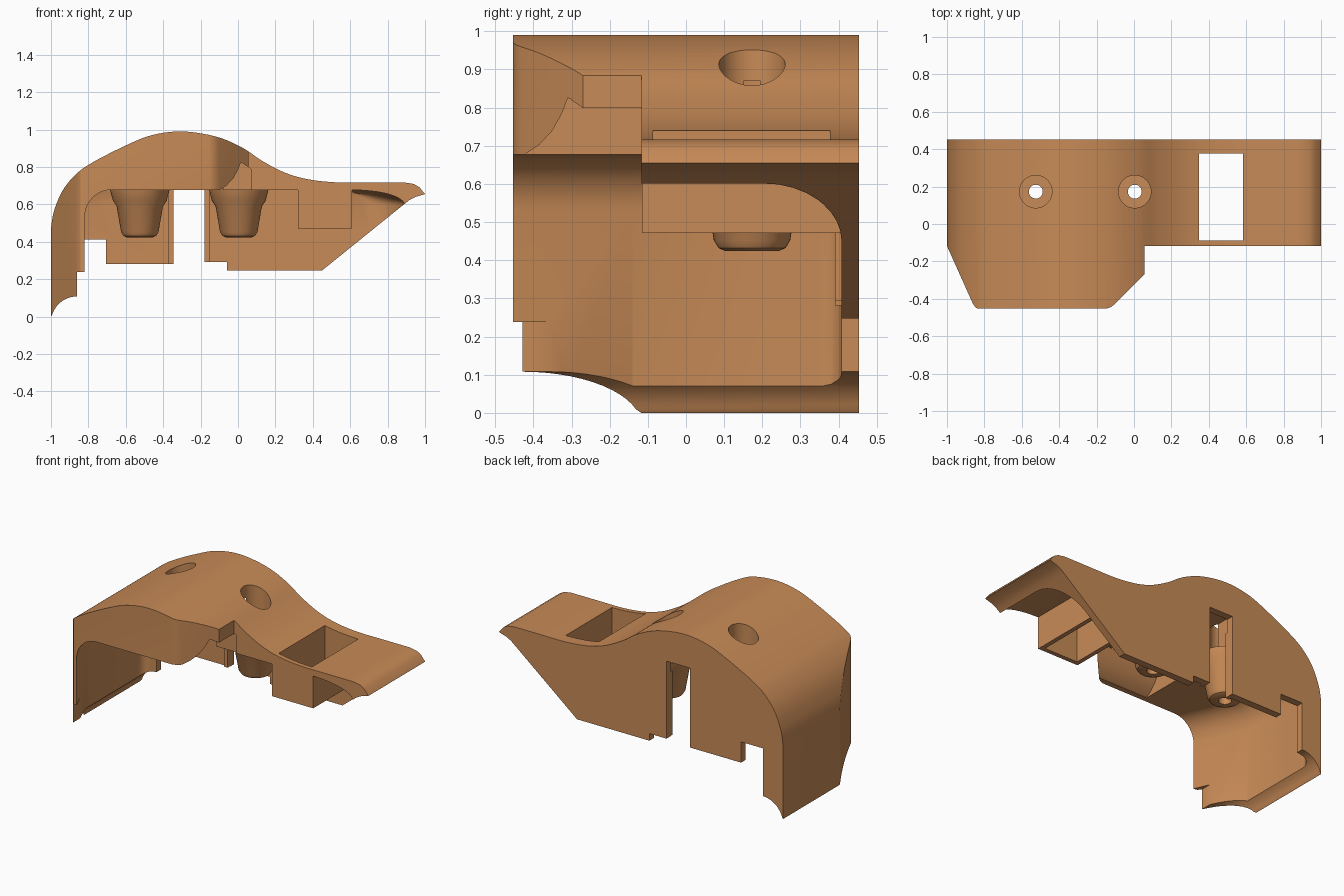
import bpy, bmesh, math

if "Cube" in bpy.data.objects:
    bpy.data.objects.remove(bpy.data.objects["Cube"])

clay = bpy.data.materials.new("warm_brown")
clay.diffuse_color = (0.58, 0.258, 0.095, 1)
clay.use_nodes = True
clay.node_tree.nodes["Principled BSDF"].inputs["Base Color"].default_value = clay.diffuse_color


def loft(name, rings):
    """Closed solid skinned through rings of equal length."""
    bm = bmesh.new()
    vs = [[bm.verts.new(p) for p in r] for r in rings]
    n = len(rings[0])
    for a, b in zip(vs, vs[1:]):
        for i in range(n):
            j = (i + 1) % n
            bm.faces.new((a[i], a[j], b[j], b[i]))
    bm.faces.new(vs[0])
    bm.faces.new(vs[-1])
    bmesh.ops.recalc_face_normals(bm, faces=bm.faces)
    me = bpy.data.meshes.new(name)
    bm.to_mesh(me)
    bm.free()
    ob = bpy.data.objects.new(name, me)
    bpy.context.collection.objects.link(ob)
    me.materials.append(clay)
    return ob


def box(name, x0, x1, y0, y1, z0, z1):
    return loft(name, [[(x0, y0, z), (x1, y0, z), (x1, y1, z), (x0, y1, z)] for z in (z0, z1)])


def turned(name, cx, cy, profile, n=48):
    """Round solid from (z, radius) pairs."""
    return loft(name, [[(cx + r * math.cos(k * math.tau / n), cy + r * math.sin(k * math.tau / n), z)
                        for k in range(n)] for z, r in profile])


def arc(cx, cz, rx, rz, a0, a1, n=12):
    return [(cx + rx * math.cos(math.radians(a0 + (a1 - a0) * k / n)),
             cz + rz * math.sin(math.radians(a0 + (a1 - a0) * k / n))) for k in range(n + 1)]


def smooth_line(pts, steps=5):
    """Spline passing through all points."""
    out = []
    for i in range(len(pts) - 1):
        p0, p1, p2, p3 = pts[max(i - 1, 0)], pts[i], pts[i + 1], pts[min(i + 2, len(pts) - 1)]
        for s in range(steps):
            t = s / steps
            out.append(tuple(0.5 * (2 * b + (c - a) * t + (2 * a - 5 * b + 4 * c - d) * t * t
                                    + (3 * b - a - 3 * c + d) * t ** 3)
                             for a, b, c, d in zip(p0, p1, p2, p3)))
    return out + [pts[-1]]


def combine(target, tool, op):
    m = target.modifiers.new("cut", 'BOOLEAN')
    m.operation, m.solver, m.object = op, 'EXACT', tool
    bpy.context.view_layer.objects.active = target
    bpy.ops.object.modifier_apply(modifier=m.name)
    bpy.data.objects.remove(tool, do_unlink=True)


# Wavy outer profile, with the stepped lower edge of the rear wall
top = smooth_line([(-1, 0.47), (-0.985, 0.56), (-0.94, 0.67), (-0.87, 0.758), (-0.78, 0.823),
                   (-0.6, 0.915), (-0.46, 0.97), (-0.3, 0.99), (-0.12, 0.963), (0.02, 0.905),
                   (0.13, 0.832), (0.25, 0.77), (0.37, 0.735), (0.52, 0.718), (0.7, 0.717), (0.89, 0.717)])
tip = [(0.94, 0.709), (0.97, 0.692), (1, 0.655), (0.95, 0.64), (0.915, 0.622), (0.89, 0.602)]
rear_edge = [(0.45, 0.247), (-0.06, 0.247), (-0.06, 0.292), (-0.18, 0.292), (-0.18, 0.6),
             (-0.345, 0.6), (-0.345, 0.28), (-0.705, 0.28), (-0.705, 0.412), (-0.82, 0.412),
             (-0.82, 0.238), (-0.86, 0.238)]
foot = arc(-0.86, -0.032, 0.14, 0.14, 90, 163)
profile = top + tip + rear_edge + foot + [(-1, 0.0)]
cover = loft("cover", [[(x, y, z) for x, z in profile] for y in (-0.6, 0.453)])

# Plan outline with chamfered front corners
plan = [(-1.1, 0.6), (1.1, 0.6), (1.1, -0.117), (0.055, -0.117), (0.055, -0.27), (-0.105, -0.43),
        (-0.125, -0.445), (-0.15, -0.453), (-0.83, -0.453), (-0.843, -0.449), (-0.852, -0.44),
        (-0.862, -0.425), (-1, -0.117), (-1.1, -0.117)]
combine(cover, loft("plan", [[(x, y, z) for x, y in plan] for z in (-0.2, 1.2)]), 'INTERSECT')


# Hollow underside: rounded at the left wall and at the right rear corner
def hollow(y, xl, xr):
    pts = [(xl, -0.5)] + arc(xl + 0.14, 0.53, 0.14, 0.147, 180, 90)
    pts += arc(xr - 0.28, 0.597, 0.28, 0.08, 90, 0) + [(xr, -0.5)]
    return [(x, y, z) for x, z in pts]


rings = [hollow(-0.7, -0.82, 0.89), hollow(-0.45, -0.82, 0.89), hollow(-0.14, -0.955, 0.89)]
for y in (0.2, 0.24, 0.28, 0.315, 0.345, 0.36, 0.38, 0.395, 0.404, 0.408):
    right = math.sqrt(max(0, 1 - ((y - 0.2) / 0.208) ** 2))
    left = 1 - math.sqrt(max(0, 1 - (max(0, y - 0.358) / 0.05) ** 2))
    rings.append(hollow(y, -0.955 + 0.05 * left, 0.70 + 0.19 * right))
combine(cover, loft("hollow", rings), 'DIFFERENCE')

# Rear wall: wider notch at the left and the tall slot
combine(cover, box("rear_notch", -0.86, -0.8, 0.3, 0.6, 0.15, 0.412), 'DIFFERENCE')
combine(cover, box("rear_slot", -0.345, -0.18, 0.3, 0.6, 0.5, 0.785), 'DIFFERENCE')

# Deep channel between the bosses, opening under the front right chamfer
roof = [(-0.445, 0.88), (-0.3, 0.9), (-0.2, 0.895), (-0.1, 0.875), (-0.04, 0.852), (0.02, 0.823), (0.07, 0.789)]
front_roof = [(-0.445, 0.66)] + roof + [(0.07, 0.66)]
combine(cover, loft("front_channel", [[(x, y, z) for x, z in front_roof] for y in (-0.31, -0.105)]), 'DIFFERENCE')
deep_roof = [(-0.445, 0.66)] + roof[:3] + [(-0.08, 0.87), (-0.08, 0.66)]
combine(cover, loft("rear_channel", [[(x, y, z) for x, z in deep_roof] for y in (-0.2, 0.408)]), 'DIFFERENCE')
lip = [(-0.42, 0.66), (-0.42, 0.679), (-0.385, 0.702), (-0.35, 0.74), (-0.325, 0.785), (-0.311, 0.822),
       (-0.3, 0.822), (-0.3, 0.66)]
combine(cover, loft("front_lip", [[(x, y, z) for y, z in lip] for x in (-0.445, 0.07)]), 'DIFFERENCE')

# Ribs beside the rear slot
combine(cover, box("slot_rib_left", -0.372, -0.346, 0.39, 0.43, 0.281, 0.7), 'UNION')
combine(cover, box("slot_rib_right", -0.179, -0.153, 0.39, 0.43, 0.293, 0.7), 'UNION')

# Rectangular socket on the right
combine(cover, box("socket", 0.32, 0.61, -0.115, 0.43, 0.471, 0.7), 'UNION')
combine(cover, box("socket_hole", 0.347, 0.582, -0.087, 0.378, 0.3, 1.0), 'DIFFERENCE')

# Tapered screw bosses with counterbored holes
for cx in (-0.525, 0.004):
    boss = [(0.424, 0.07), (0.432, 0.088), (0.452, 0.1), (0.59, 0.124), (0.62, 0.144), (0.69, 0.162)]
    combine(cover, turned("boss", cx, 0.173, boss), 'UNION')
    bore = [(0.3, 0.037), (0.5, 0.037), (0.5001, 0.087), (1.2, 0.087)]
    combine(cover, turned("bore", cx, 0.173, bore), 'DIFFERENCE')

bpy.ops.object.select_all(action='DESELECT')
cover.select_set(True)
bpy.context.view_layer.objects.active = cover
bpy.ops.object.shade_smooth_by_angle(angle=math.radians(25))
